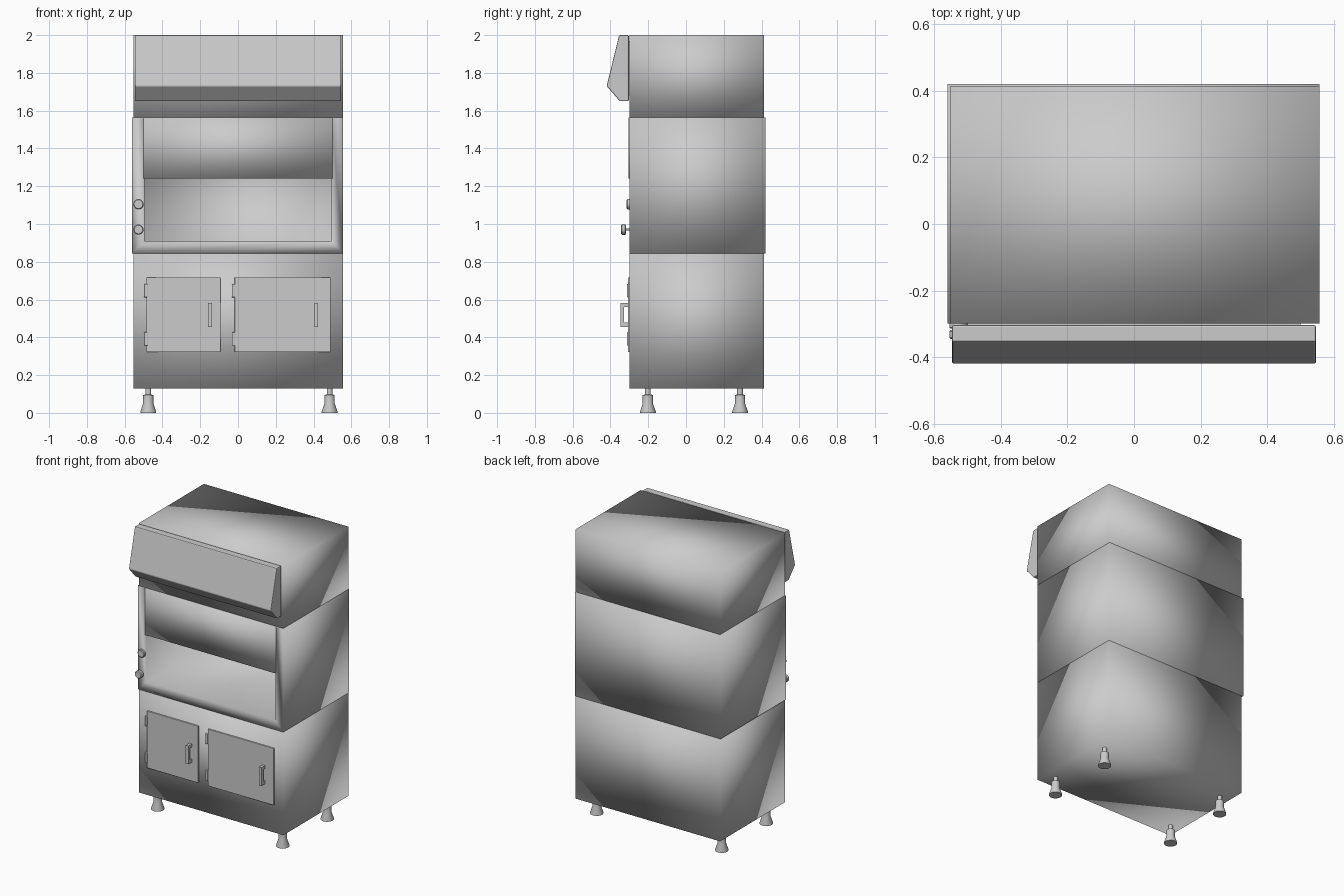
import bpy, bmesh, math

if "Cube" in bpy.data.objects:
    bpy.data.objects.remove(bpy.data.objects["Cube"])

FRONT, BACK = -0.298, 0.414


def finish(name, bm, smooth=None):
    """smooth: None = flat, 'full' = soft shading all over, number = angle limit."""
    bmesh.ops.recalc_face_normals(bm, faces=bm.faces[:])
    mesh = bpy.data.meshes.new(name)
    bm.to_mesh(mesh)
    bm.free()
    ob = bpy.data.objects.new(name, mesh)
    bpy.context.collection.objects.link(ob)
    if smooth == 'full':
        mesh.shade_smooth()
    elif smooth:
        bpy.ops.object.select_all(action='DESELECT')
        ob.select_set(True)
        bpy.context.view_layer.objects.active = ob
        bpy.ops.object.shade_smooth_by_angle(angle=math.radians(smooth))
    return ob


def box_bm(x, y, z):
    bm = bmesh.new()
    bmesh.ops.create_cube(bm, size=1)
    for v in bm.verts:
        v.co = [r[0] if c < 0 else r[1] for c, r in zip(v.co, (x, y, z))]
    return bm


def box(name, x, y, z, smooth=None, bevel=0):
    bm = box_bm(x, y, z)
    if bevel:
        bmesh.ops.bevel(bm, geom=bm.edges[:], offset=bevel, segments=2,
                        profile=0.5, affect='EDGES')
    return finish(name, bm, smooth)


def prism(name, yz, x0, x1, bevel=0):
    """Extrude a side profile of (y, z) points from x0 to x1."""
    bm = bmesh.new()
    face = bm.faces.new([bm.verts.new((x0, y, z)) for y, z in yz])
    ext = bmesh.ops.extrude_face_region(bm, geom=[face])
    for v in ext['geom']:
        if isinstance(v, bmesh.types.BMVert):
            v.co.x = x1
    if bevel:
        bmesh.ops.bevel(bm, geom=bm.edges[:], offset=bevel, segments=2,
                        profile=0.5, affect='EDGES')
    return finish(name, bm)


def lathe(name, profile, loc, along_y=False, sides=24):
    """Solid of revolution from (radius, height) points; along_y points it to the front."""
    bm = bmesh.new()
    rings = []
    for r, h in profile:
        ring = []
        for i in range(sides):
            a = 2 * math.pi * i / sides
            p = (r * math.cos(a), -h, r * math.sin(a)) if along_y else \
                (r * math.cos(a), r * math.sin(a), h)
            ring.append(bm.verts.new([c + o for c, o in zip(p, loc)]))
        rings.append(ring)
    for a, b in zip(rings, rings[1:]):
        for i in range(sides):
            j = (i + 1) % sides
            bm.faces.new((a[i], a[j], b[j], b[i]))
    bm.faces.new(rings[0])
    bm.faces.new(rings[-1])
    return finish(name, bm, 35)


# Lower and upper cabinets
box("lower_cabinet", (-0.552, 0.557), (FRONT, BACK), (0.13, 0.845), 'full')
box("upper_cabinet", (-0.552, 0.557), (FRONT, BACK), (1.565, 2.0), 'full')

# Middle chamber: a box with a deep opening pushed in from the front
bm = box_bm((-0.56, 0.557), (FRONT, 0.42), (0.845, 1.565))
bm.normal_update()
front = min(bm.faces, key=lambda f: f.calc_center_median().y)
bmesh.ops.inset_individual(bm, faces=[front], thickness=0.02)
for v in front.verts:
    v.co.x = math.copysign(0.495, v.co.x)
    v.co.z = 0.91 if v.co.z < 1.2 else 1.555
bmesh.ops.inset_individual(bm, faces=[front], thickness=0.0)
for v in front.verts:
    v.co.y = 0.36
finish("work_chamber", bm, 'full')

# Sash panel closing the top half of the opening
box("sash_panel", (-0.5, 0.5), (-0.304, -0.292), (1.24, 1.565), 'full')

# Sloped hood on the upper cabinet
prism("hood", [(-0.303, 2.0), (-0.354, 2.0), (-0.42, 1.73), (-0.35, 1.65),
               (-0.303, 1.65)], -0.546, 0.546, bevel=0.006)
box("hood_mount", (-0.5, 0.5), (-0.305, -0.295), (1.68, 1.97))

# Doors with hinges and handles
for side, x0, x1, hx, gx in (("left", -0.485, -0.092, -0.488, -0.148),
                             ("right", -0.018, 0.49, -0.024, 0.414)):
    box(side + "_door", (x0, x1), (-0.308, -0.296), (0.322, 0.717), bevel=0.003)
    for label, z in (("lower", 0.357), ("upper", 0.612)):
        box(f"{side}_door_{label}_hinge", (hx - 0.009, hx + 0.009),
            (-0.313, -0.296), (z, z + 0.07), bevel=0.003)
    prism(side + "_door_handle",
          [(-0.306, 0.455), (-0.348, 0.455), (-0.348, 0.582), (-0.306, 0.582),
           (-0.306, 0.56), (-0.328, 0.56), (-0.328, 0.478), (-0.306, 0.478)],
          gx - 0.01, gx + 0.01)

# Control knobs on the left post
lathe("upper_knob", [(0.027, 0), (0.027, 0.012), (0.023, 0.016)],
      (-0.527, FRONT, 1.105), along_y=True)
lathe("lower_knob", [(0.005, 0), (0.005, 0.02), (0.024, 0.02), (0.027, 0.024),
                     (0.027, 0.042), (0.022, 0.047)],
      (-0.527, FRONT, 0.97), along_y=True)

# Adjustable feet
for row, y in (("front", -0.202), ("back", 0.286)):
    for side, x in (("left", -0.475), ("right", 0.485)):
        lathe(f"{row}_{side}_foot",
              [(0.042, 0), (0.042, 0.006), (0.027, 0.05), (0.027, 0.094),
               (0.015, 0.098), (0.015, 0.135)], (x, y, 0))
